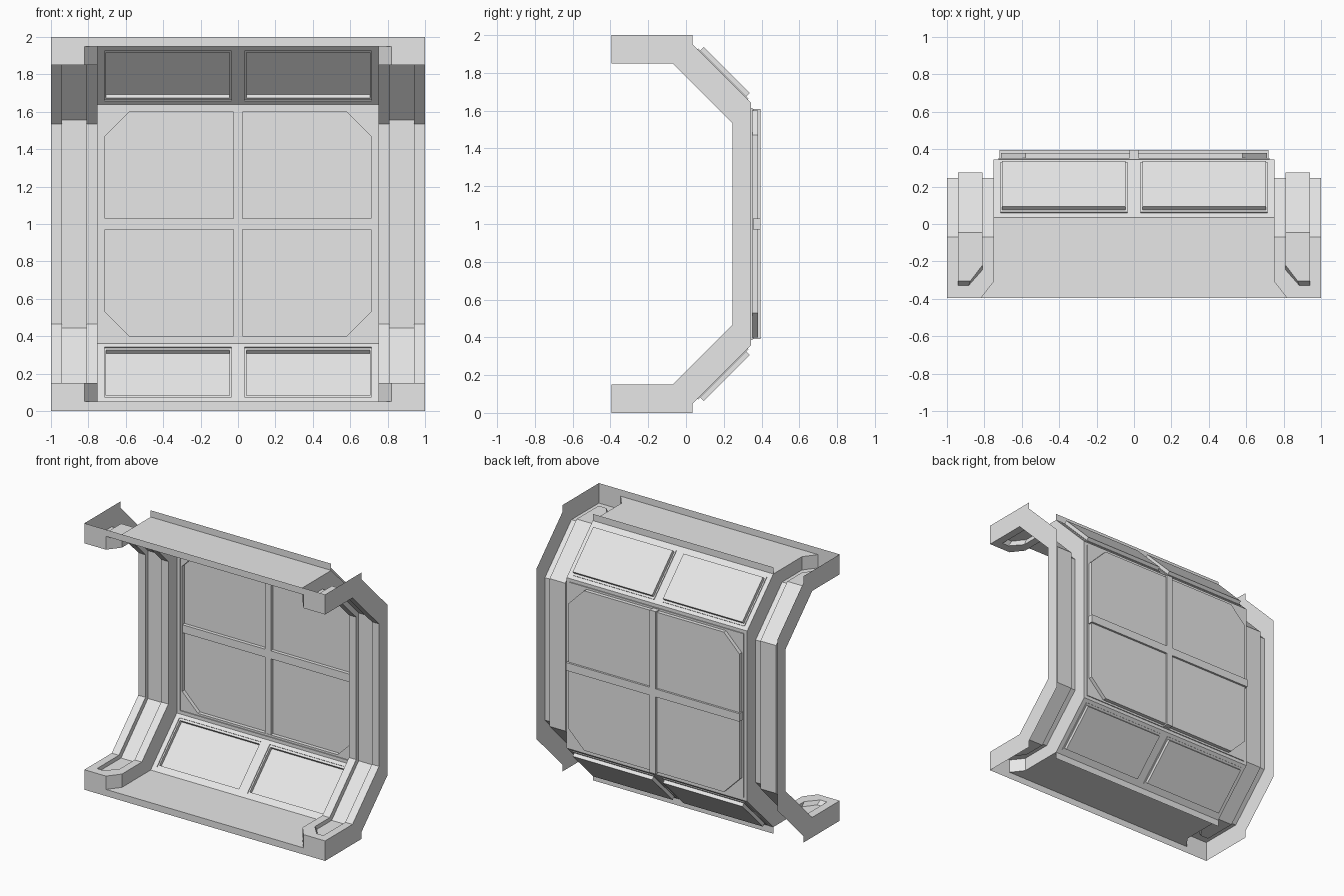
import bpy, bmesh
from mathutils import Vector

cube = bpy.data.objects.get("Cube")
if cube:
    bpy.data.objects.remove(cube, do_unlink=True)

MID = 1.0  # height of the horizontal symmetry plane

grey = bpy.data.materials.new("light grey")
grey.use_nodes = True
grey.diffuse_color = (0.8, 0.8, 0.8, 1)
grey.node_tree.nodes["Principled BSDF"].inputs["Base Color"].default_value = (0.8, 0.8, 0.8, 1)


def face(bm, pts):
    bm.faces.new([bm.verts.new(p) for p in pts])


def strip(bm, profile, x0, x1):
    """Sheet swept across x along a (y, z) profile."""
    for (ya, za), (yb, zb) in zip(profile, profile[1:]):
        face(bm, [(x0, ya, za), (x1, ya, za), (x1, yb, zb), (x0, yb, zb)])


def side(bm, x, outline):
    """Flat wall in a plane of constant x."""
    face(bm, [(x, y, z) for y, z in outline])


def level(bm, z, outline):
    """Flat sheet at constant height."""
    face(bm, [(x, y, z) for x, y in outline])


def finish(name, bm, mirrored=True):
    bmesh.ops.remove_doubles(bm, verts=bm.verts, dist=0.0005)
    bmesh.ops.dissolve_degenerate(bm, edges=bm.edges, dist=0.0005)
    bmesh.ops.recalc_face_normals(bm, faces=bm.faces)
    bmesh.ops.translate(bm, verts=bm.verts, vec=(0, 0, -MID))
    mesh = bpy.data.meshes.new(name)
    bm.to_mesh(mesh)
    bm.free()
    mesh.materials.append(grey)
    obj = bpy.data.objects.new(name, mesh)
    obj.location.z = MID
    bpy.context.collection.objects.link(obj)
    if mirrored:
        mod = obj.modifiers.new("mirror", 'MIRROR')
        mod.use_axis = (True, False, True)
    return obj


def loop(u0, u1, v0, v1, c):
    """Rectangle with corners cut by c, always eight points."""
    return [(u0 + c, v0), (u1 - c, v0), (u1, v0 + c), (u1, v1 - c),
            (u1 - c, v1), (u0 + c, v1), (u0, v1 - c), (u0, v0 + c)]


def recessed_sheet(bm, origin, up, out, us, vs, inset, step, depth, cut=0):
    """Sheet with a rectangular opening, a shallow step and a recessed pane.
    us and vs hold the sheet start, opening start, opening end, sheet end."""
    origin, up, out = Vector(origin), Vector(up).normalized(), Vector(out).normalized()

    def at(u, v, n):
        return origin + Vector((u, 0, 0)) + up * v + out * n

    for i in range(3):
        for j in range(3):
            if (i, j) != (1, 1):
                a, b, c, d = us[i], us[i + 1], vs[j], vs[j + 1]
                face(bm, [at(a, c, 0), at(b, c, 0), at(b, d, 0), at(a, d, 0)])
    outer = loop(us[1], us[2], vs[1], vs[2], 0)
    inner = loop(us[1] + inset[0], us[2] - inset[0],
                 vs[1] + inset[1], vs[2] - inset[1], cut)
    rings = [[at(u, v, n) for u, v in pts] for pts, n in
             ((outer, 0), (outer, step), (inner, step), (inner, depth))]
    for r, s in zip(rings, rings[1:]):
        for k in range(8):
            m = (k + 1) % 8
            face(bm, [r[k], r[m], s[m], s[k]])
    pane = rings[-1] if cut else rings[-1][::2]
    face(bm, pane)


# Shared (y, z) profiles of the lower half
rib = [(-0.07, 0.15), (0.245, 0.465), (0.245, MID)]
groove = [(-0.045, 0.12), (0.275, 0.445), (0.275, MID)]
back = [(0.035, 0.05), (0.345, 0.36), (0.345, MID)]
FRONT = -0.395

# Side frames: open-backed channels with a groove along the inside
bm = bmesh.new()
side(bm, 1.0, [(FRONT, 0), (0.035, 0)] + back + rib[::-1] + [(FRONT, 0.15)])
side(bm, 0.75, [(-0.305, 0.05)] + back + rib[::-1] + [(-0.305, 0.15)])
strip(bm, rib, 0.75, 0.81)
strip(bm, [(FRONT, 0.15)] + rib, 0.94, 1.0)
strip(bm, groove, 0.81, 0.94)
for x, top, low in ((0.81, -0.245, -0.22), (0.94, -0.33, -0.305)):
    side(bm, x, [(top, 0.15)] + rib + groove[::-1] + [(low, 0.12)])
level(bm, 0.15, [(0.75, -0.07), (0.75, -0.305), (0.82, FRONT), (0.94, FRONT),
                 (0.94, -0.33), (0.885, -0.33), (0.81, -0.245), (0.81, -0.07)])
# groove end: floor and sloped end walls
mouth = [(0.81, -0.245), (0.885, -0.33), (0.94, -0.33)]
base = [(0.81, -0.22), (0.875, -0.305), (0.94, -0.305)]
level(bm, 0.12, base + [(0.94, -0.045), (0.81, -0.045)])
for k in range(2):
    face(bm, [(*mouth[k], 0.15), (*mouth[k + 1], 0.15),
              (*base[k + 1], 0.12), (*base[k], 0.12)])
# front end and angled cheek
face(bm, [(0.82, FRONT, 0), (1, FRONT, 0), (1, FRONT, 0.15), (0.82, FRONT, 0.15)])
face(bm, [(0.82, FRONT, 0.05), (0.75, -0.305, 0.05), (0.75, -0.305, 0.15), (0.82, FRONT, 0.15)])
finish("side_frames", bm)

# Floor and ceiling sheets with front edge and rear lip
bm = bmesh.new()
level(bm, 0.05, [(0, FRONT), (0.82, FRONT), (0.75, -0.305), (0.75, 0.035), (0, 0.035)])
strip(bm, [(FRONT, 0), (FRONT, 0.05)], 0, 0.82)
strip(bm, [(0.035, 0), (0.035, 0.05)], 0, 0.75)
finish("floor_and_ceiling", bm)

# Sloped panels between wall and floor or ceiling
bm = bmesh.new()
recessed_sheet(bm, (0, 0.035, 0.05), (0, 1, 1), (0, 1, -1),
               (0, 0.035, 0.715, 0.75), (0, 0.035, 0.412, 0.4384),
               (0.01, 0.016), 0.006, 0.032)
finish("sloped_panels", bm)

# Large wall panel with cut corners
bm = bmesh.new()
recessed_sheet(bm, (0, 0.345, 0), (0, 0, 1), (0, 1, 0),
               (-0.75, -0.725, 0.725, 0.75), (0.36, 0.385, 1.615, 1.64),
               (0.015, 0.015), 0.007, 0.035, cut=0.13)
finish("wall_panel", bm, mirrored=False)

# Crossing bars through the wall panel
for name, size in (("horizontal_bar", (1.44, 0.041, 0.06)),
                   ("vertical_bar", (0.05, 0.041, 1.22))):
    bm = bmesh.new()
    bmesh.ops.create_cube(bm, size=1)
    bmesh.ops.scale(bm, vec=size, verts=bm.verts)
    bmesh.ops.translate(bm, vec=(0, 0.3745, MID), verts=bm.verts)
    finish(name, bm, mirrored=False)
